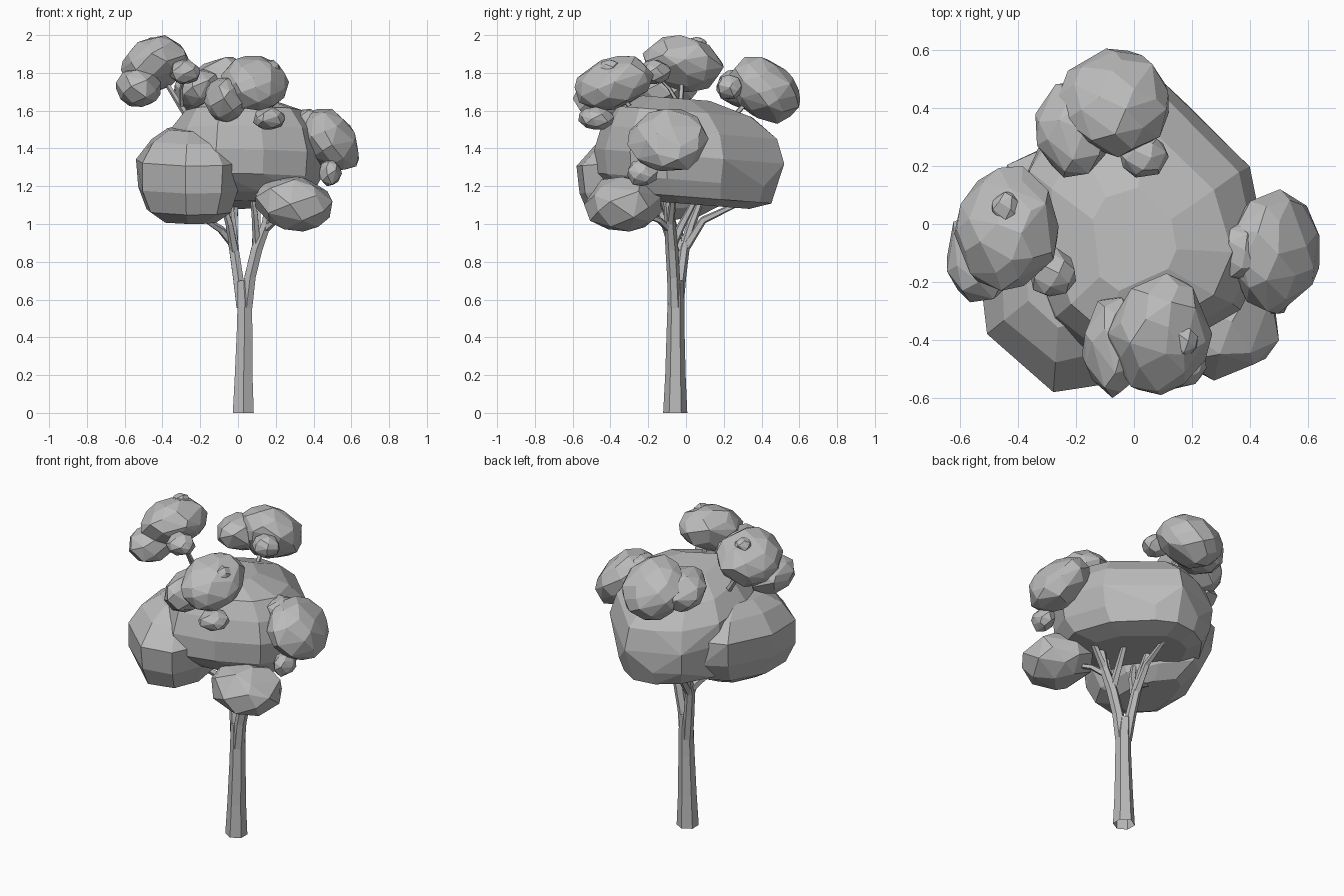
import bpy, bmesh, math, random
from mathutils import Vector

grey = bpy.data.materials.new("plain grey")
grey.diffuse_color = (0.5, 0.5, 0.5, 1)


def finish(name, bm):
    bmesh.ops.recalc_face_normals(bm, faces=bm.faces)
    me = bpy.data.meshes.new(name)
    bm.to_mesh(me)
    bm.free()
    me.materials.append(grey)
    ob = bpy.data.objects.new(name, me)
    bpy.context.collection.objects.link(ob)


def hull(name, pts, x, y, z):
    """Faceted convex hull of the points, fitted to the x, y and z ranges."""
    for k, (lo, hi) in enumerate((x, y, z)):
        a, b = min(p[k] for p in pts), max(p[k] for p in pts)
        for p in pts:
            p[k] = lo + (p[k] - a) / (b - a) * (hi - lo)
    bm = bmesh.new()
    vs = [bm.verts.new(p) for p in pts]
    bmesh.ops.convex_hull(bm, input=vs)
    loose = [v for v in bm.verts if not v.link_faces]
    bmesh.ops.delete(bm, geom=loose, context='VERTS')
    bmesh.ops.dissolve_limit(bm, angle_limit=math.radians(9),
                             verts=bm.verts, edges=bm.edges)
    finish(name, bm)


def clump(name, x, y, z, tilt=(0, 0, 1), squash=0.25, n=42, seed=1, power=0.97):
    """Leaf clump from jittered sphere points, flattened along tilt."""
    rnd = random.Random(seed)
    t = Vector(tilt).normalized()
    pts = []
    for i in range(n):
        h = 1 - 2 * (i + 0.5) / n
        a = i * 2.39996 + rnd.uniform(-0.25, 0.25)
        r = math.sqrt(1 - h * h)
        p = Vector((r * math.cos(a), r * math.sin(a), h))
        p = Vector([math.copysign(abs(c) ** power, c) for c in p])
        p *= rnd.uniform(0.95, 1.04)
        pts.append(p - t * p.dot(t) * squash)
    hull(name, pts, x, y, z)


def canopy(name, outline, layers, centre, slope, x, y, z):
    """Large clump: a plan outline stacked in scaled, sloping layers."""
    rnd = random.Random(4)
    pts = []
    for h, s, dy in layers:
        for ox, oy in outline:
            k = s * rnd.uniform(0.94, 1.02)
            px, py = (ox - centre[0]) * k, (oy - centre[1]) * k
            pts.append(Vector((centre[0] + px, centre[1] + py + dy, h + slope * py)))
    hull(name, pts, x, y, z)


def limb(name, path, sides=6):
    """Tapered tube through (x, y, z, radius) points, open at the start."""
    bm = bmesh.new()
    pts = [Vector(p[:3]) for p in path]
    rings = []
    for i, p in enumerate(pts):
        d = (pts[min(i + 1, len(pts) - 1)] - pts[max(i - 1, 0)]).normalized()
        u = (Vector((1, 0, 0)) - d * d.x).normalized()
        w = d.cross(u)
        ang = [math.tau * (k + 0.5) / sides for k in range(sides)]
        rings.append([bm.verts.new(p + path[i][3] * (u * math.cos(a) + w * math.sin(a)))
                      for a in ang])
    for a, b in zip(rings, rings[1:]):
        for k in range(sides):
            j = (k + 1) % sides
            bm.faces.new((a[k], a[j], b[j], b[k]))
    bm.faces.new(rings[-1])
    finish(name, bm)


# large lower canopies
canopy("main_canopy",
       [(0.08, 0.52), (0.2, 0.43), (0.4, 0.2), (0.46, -0.1), (0.38, -0.3), (0.15, -0.44),
        (-0.1, -0.49), (-0.28, -0.36), (-0.36, -0.1), (-0.36, 0.2), (-0.23, 0.41), (-0.08, 0.5)],
       [(1.68, 0.36, -0.05), (1.61, 0.74, -0.02), (1.5, 0.93, 0), (1.37, 1, 0),
        (1.24, 0.98, 0), (1.15, 0.87, 0.02), (1.11, 0.6, 0.04)],
       (0, 0), -0.08, (-0.37, 0.46), (-0.49, 0.52), (1.08, 1.68))
canopy("front_left_canopy",
       [(-0.54, -0.1), (-0.52, -0.38), (-0.28, -0.58), (-0.08, -0.54), (0.02, -0.38),
        (0.0, -0.12), (-0.12, 0.1), (-0.3, 0.28), (-0.44, 0.2)],
       [(1.52, 0.45, 0), (1.46, 0.75, 0), (1.35, 1, 0), (1.2, 0.97, 0),
        (1.08, 0.8, 0), (1.02, 0.5, 0)],
       (-0.25, -0.17), 0.08, (-0.54, 0.02), (-0.58, 0.27), (1.0, 1.52))
clump("low_front_right_canopy", (0.09, 0.5), (-0.54, -0.13), (0.96, 1.25), (0.2, 0, 1), 0.2, 30, 7)

# right clump group
clump("right_clump", (0.34, 0.64), (-0.31, 0.12), (1.28, 1.61), (0.8, 0, 0.8), 0.28, 42, 8)
clump("right_clump_low", (0.43, 0.55), (-0.31, -0.15), (1.2, 1.34), n=26, seed=9)
clump("right_clump_inner", (0.28, 0.44), (-0.19, 0.0), (1.48, 1.61), n=26, seed=10)

# top left clump group
clump("top_left_clump", (-0.62, -0.26), (-0.23, 0.2), (1.7, 2.0), (-0.4, 0.3, 0.8), 0.25, 46, 11, 1.08)
clump("top_left_clump_low", (-0.645, -0.41), (-0.27, 0.06), (1.62, 1.83), n=32, seed=12)
clump("top_left_clump_inner", (-0.36, -0.2), (-0.25, -0.08), (1.74, 1.87), n=26, seed=13)
clump("top_left_knob", (-0.49, -0.39), (0.0, 0.11), (1.91, 1.99), n=20, seed=14)

# front clump group
clump("front_clump", (-0.09, 0.27), (-0.59, -0.17), (1.6, 1.89), (0.1, -0.5, 0.8), 0.25, 46, 15, 1.06)
clump("front_clump_left", (-0.18, 0.04), (-0.6, -0.25), (1.54, 1.78), n=32, seed=16)
clump("front_clump_low", (0.08, 0.25), (-0.57, -0.38), (1.5, 1.62), n=26, seed=17)
clump("front_knob", (0.12, 0.22), (-0.46, -0.34), (1.78, 1.87), n=20, seed=18)

# back clump group
clump("back_clump", (-0.26, 0.12), (0.23, 0.605), (1.53, 1.885), (0, 0.7, 0.8), 0.25, 46, 19, 1.04)
clump("back_clump_left", (-0.34, -0.08), (0.16, 0.49), (1.6, 1.82), (0, 0.4, 1), 0.25, 32, 20)
clump("back_clump_inner", (-0.05, 0.12), (0.16, 0.3), (1.66, 1.79), n=26, seed=21)

# trunk and its two main forks
limb("trunk", [(0.028, -0.057, 0, 0.064), (0.03, -0.056, 0.2, 0.054),
               (0.035, -0.055, 0.45, 0.047), (0.036, -0.053, 0.6, 0.044),
               (0.03, -0.05, 0.7, 0.038)])
limb("right_fork", [(0.045, -0.06, 0.56, 0.036), (0.064, -0.066, 0.72, 0.034),
                    (0.1, -0.075, 0.87, 0.034), (0.15, -0.085, 1.0, 0.029),
                    (0.18, -0.1, 1.2, 0.022)])
limb("left_fork", [(0.02, -0.045, 0.56, 0.032), (0.0, -0.03, 0.72, 0.031),
                   (-0.022, -0.01, 0.87, 0.029), (-0.032, 0.03, 1.0, 0.024),
                   (-0.05, 0.09, 1.16, 0.018)])

# smaller branches reaching into the canopy
branches = [
    [(-0.02, -0.01, 0.89, 0.026), (-0.09, -0.05, 0.97, 0.021), (-0.2, -0.12, 1.04, 0.014)],
    [(-0.02, 0.0, 0.88, 0.026), (-0.02, 0.09, 1.02, 0.021), (-0.01, 0.26, 1.1, 0.014)],
    [(-0.02, -0.02, 0.86, 0.026), (-0.045, -0.07, 1.0, 0.021), (-0.09, -0.1, 1.15, 0.014)],
    [(0.1, -0.075, 0.88, 0.026), (0.1, -0.02, 1.0, 0.022), (0.11, 0.06, 1.15, 0.015)],
    [(0.14, -0.085, 0.97, 0.022), (0.2, -0.14, 1.02, 0.017), (0.27, -0.25, 1.06, 0.012)],
    [(0.14, -0.085, 0.98, 0.024), (0.24, -0.07, 1.12, 0.018), (0.42, -0.09, 1.4, 0.012)],
    [(0.1, -0.08, 0.9, 0.022), (0.09, -0.13, 1.05, 0.018), (0.07, -0.17, 1.2, 0.012)],
    [(-0.22, -0.03, 1.5, 0.02), (-0.3, -0.03, 1.62, 0.017), (-0.4, -0.02, 1.78, 0.012)],
    [(-0.3, -0.03, 1.62, 0.014), (-0.3, -0.09, 1.72, 0.01), (-0.28, -0.16, 1.79, 0.008)],
    [(0.06, -0.2, 1.5, 0.018), (0.08, -0.28, 1.6, 0.014), (0.09, -0.36, 1.7, 0.01)],
    [(-0.04, 0.2, 1.5, 0.018), (-0.05, 0.28, 1.6, 0.014), (-0.06, 0.38, 1.7, 0.01)],
]
for i, b in enumerate(branches):
    limb(f"branch_{i + 1}", b, 5)
